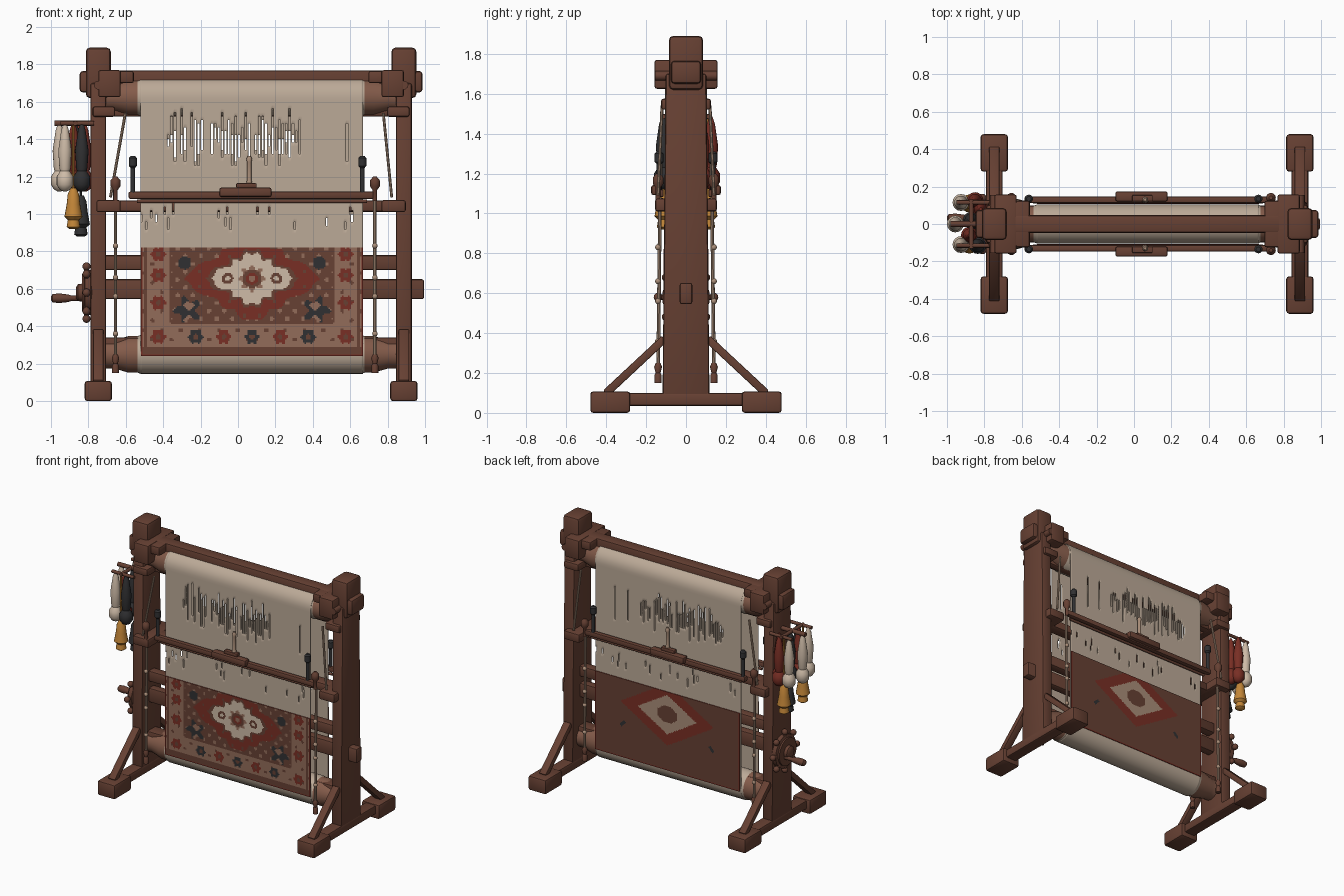
import bpy, bmesh, math, random
from mathutils import Vector

random.seed(7)
cube = bpy.data.objects.get("Cube")
if cube:
    bpy.data.objects.remove(cube, do_unlink=True)


def material(name, rgb):
    m = bpy.data.materials.new(name)
    m.use_nodes = True
    m.diffuse_color = (*rgb, 1)
    m.node_tree.nodes["Principled BSDF"].inputs["Base Color"].default_value = (*rgb, 1)
    return m


WOOD = material("brown wood", (0.135, 0.052, 0.033))
TAN = material("tan wool", (0.29, 0.15, 0.1))
RED = material("madder red", (0.19, 0.028, 0.018))
CREAM = material("cream wool", (0.62, 0.5, 0.39))
WARP = material("warp cotton", (0.5, 0.4, 0.31))
CHAR = material("charcoal wool", (0.03, 0.03, 0.032))
GOLD = material("golden wool", (0.55, 0.24, 0.04))
HUB = material("light brown wood", (0.23, 0.105, 0.068))
PALE = material("pale tan wool", (0.4, 0.27, 0.19))
CX = 0.07            # middle of the frame
RAD, LOW, HIGH = 0.105, 0.25, 1.625   # roller radius and axis heights


def finish(name, bm, mats):
    bmesh.ops.recalc_face_normals(bm, faces=bm.faces)
    me = bpy.data.meshes.new(name)
    bm.to_mesh(me)
    bm.free()
    for m in mats:
        me.materials.append(m)
    ob = bpy.data.objects.new(name, me)
    bpy.context.collection.objects.link(ob)
    return ob


def box(name, x, y, z, mat=WOOD, bevel=0.012, taper=1):
    bm = bmesh.new()
    bmesh.ops.create_cube(bm, size=1)
    for v in bm.verts:
        t = taper if v.co.z > 0 else 1
        v.co = [(a + b) / 2 + c * (b - a) * k
                for (a, b), c, k in zip((x, y, z), v.co, (1, t, 1))]
    bmesh.ops.bevel(bm, geom=bm.edges[:], offset=bevel, segments=2,
                    profile=0.5, affect='EDGES')
    return finish(name, bm, [mat])


def lathe(name, start, end, profile, mat=WOOD, sides=16):
    """Turned part: profile holds (fraction along the axis, radius)."""
    a, b = Vector(start), Vector(end)
    q = (b - a).to_track_quat('Z', 'Y')
    bm = bmesh.new()
    rings = []
    for t, r in profile:
        rings.append([bm.verts.new(a.lerp(b, t) + q @ Vector(
            (r * math.cos(k * math.tau / sides), r * math.sin(k * math.tau / sides), 0)))
            for k in range(sides)])
    for lo, hi in zip(rings, rings[1:]):
        for k in range(sides):
            bm.faces.new((lo[k], lo[k - 1], hi[k - 1], hi[k]))
    bm.faces.new(rings[0])
    bm.faces.new(rings[-1])
    return finish(name, bm, [mat])


def rod(name, a, b, r, mat=WOOD, sides=10):
    return lathe(name, a, b, [(0, r), (1, r)], mat, sides)


def ball(name, c, r, mat=WOOD):
    bm = bmesh.new()
    bmesh.ops.create_uvsphere(bm, u_segments=14, v_segments=8, radius=r)
    bmesh.ops.translate(bm, verts=bm.verts, vec=c)
    return finish(name, bm, [mat])


# Side frames: posts, caps, feet, braces and clamps
for side, px in (("right", -0.747), ("left", 0.887)):
    s = -1 if side == "right" else 1
    at = lambda a, b: tuple(sorted((px + s * a, px + s * b)))
    box(side + "_post", at(-0.042, 0.042), (-0.118, 0.118), (0.05, 1.7), taper=0.86)
    box(side + "_post_cap", at(-0.067, 0.067), (-0.086, 0.086), (1.62, 1.89), bevel=0.022)
    box(side + "_beam_tenon", at(0, 0.1), (-0.075, 0.075), (1.65, 1.765), bevel=0.018)
    box(side + "_foot_rail", at(-0.045, 0.045), (-0.47, 0.47), (0.035, 0.1))
    box(side + "_top_clamp", at(-0.12, 0.0), (-0.158, 0.158), (1.625, 1.77))
    box(side + "_top_cheek", at(-0.19, -0.06), (-0.125, 0.125), (1.7, 1.765))
    box(side + "_middle_clamp", at(-0.12, 0.01), (-0.155, 0.155), (1.01, 1.075))
    box(side + "_upper_clamp", at(-0.09, 0.03), (-0.125, 0.125), (1.52, 1.575))
    for e in (-1, 1):
        face = "front" if e < 0 else "back"
        tag = side + "_" + face
        box(tag + "_foot", at(-0.073, 0.073), sorted((e * 0.28, e * 0.48)), (0, 0.108), bevel=0.015)
        # Diagonal brace
        b = box(tag + "_brace", (-0.028, 0.028), (-0.02, 0.02), (-0.2, 0.2), bevel=0.006)
        b.location = (px, e * 0.255, 0.235)
        b.rotation_euler.x = e * math.radians(47)
        rod(tag + "_clamp_peg", (px, e * 0.08, 1.69), (px, e * 0.155, 1.69), 0.024)
        # Tension cords with knots and pegs
        rx = px - s * (0.092 if s < 0 else 0.155)
        y = e * 0.14
        rod(tag + "_cord", (rx, y, 0.2), (rx, e * 0.13, 1.08), 0.009, PALE, 8)
        for z in (0.36, 0.56, 0.66, 0.83):
            ball(tag + "_cord_knot", (rx, y, z), 0.015, PALE)
        lathe(tag + "_cord_peg", (rx, y, 0.15), (rx, y, 0.25),
              [(0, 0.018), (0.4, 0.018), (0.5, 0.012), (0.8, 0.02), (1, 0.012)])
        rod(tag + "_upper_cord", (px - s * (0.145 if s < 0 else 0.11), e * 0.12, 1.54),
            (px - s * 0.065, y, 1.09), 0.008, PALE, 8)
        lathe(tag + "_hook_knob", (rx, y, 1.07), (rx, y, 1.2),
              [(0, 0.012), (0.45, 0.012), (0.6, 0.026), (0.85, 0.026), (1, 0.01)])
        dx = px - s * (0.185 if s < 0 else 0.222)
        lathe(tag + "_dark_pin", (dx, e * 0.135, 1.1), (dx, e * 0.135, 1.31),
              [(0, 0.012), (0.7, 0.012), (0.75, 0.022), (0.95, 0.022), (1, 0.012)], CHAR)

# Crossbars between the posts
for name, x1, h, z in (("top_beam", 0.9, 0.047, (1.655, 1.768)),
                       ("upper_rail", 0.86, 0.03, (1.522, 1.572)),
                       ("middle_rail", 0.86, 0.045, (1.012, 1.073)),
                       ("breast_rail", 0.9, 0.035, (0.7, 0.78)),
                       ("through_rail", 0.995, 0.032, (0.545, 0.652)),
                       ("lower_beam", 0.9, 0.05, (0.21, 0.34))):
    box(name, (-0.78, x1), (-h, h), z)

# Rollers with turned collars
for name, z in (("upper_roller", HIGH), ("lower_roller", LOW)):
    lathe(name, (CX - 0.78, 0, z), (CX + 0.78, 0, z),
          [(0, 0.075), (0.03, 0.075), (0.08, 0.098), (0.92, 0.098), (0.97, 0.075), (1, 0.075)], HUB, 28)
    lathe(name + "_wrap", (CX - 0.63, 0, z), (CX + 0.63, 0, z),
          [(0, 0.09), (0.03, RAD - 0.002), (0.97, RAD - 0.002), (1, 0.09)], WARP, 28)

# Warp: one endless sheet round both rollers, opened by thin random slits
NX, ROWS, ARC, X0, W = 132, 68, 12, -0.522, 1.19
path = [(-RAD, LOW + (HIGH - LOW) * k / ROWS) for k in range(ROWS)]
path += [(-RAD * math.cos(math.pi * k / ARC), HIGH + RAD * math.sin(math.pi * k / ARC)) for k in range(ARC)]
path += [(-y, LOW + HIGH - z) for y, z in path]
bm = bmesh.new()
grid = [[bm.verts.new((X0 + W * i / NX, y, z)) for y, z in path] for i in range(NX + 1)]
clusters = [random.uniform(-0.38, 0.56) for _ in range(8)] + [0.05, 0.1]
for i in range(NX):
    x = X0 + W * i / NX
    near = min(abs(x - c) for c in clusters) < 0.06
    cut = {}
    for e in (-1, 1):
        slit = i % 2 == 0 and random.random() < (0.85 if near else 0.25) and -0.4 < x < 0.58
        mid, half = random.uniform(1.36, 1.44), random.uniform(0.03, 0.13)
        low = random.uniform(0.9, 1.0) if random.random() < 0.12 else 0
        cut[e] = (mid - half if slit else 9, mid + half, low)
    for j in range(len(path)):
        k = (j + 1) % len(path)
        y, z = path[j]
        a, b, low = cut[-1 if y < 0 else 1]
        if abs(y) > RAD - 0.001 and (a < z < b or 0 < z - low < 0.045):
            continue
        bm.faces.new((grid[i][j], grid[i + 1][j], grid[i + 1][k], grid[i][k]))
warp = finish("warp_sheet", bm, [WARP])
mod = warp.modifiers.new("thickness", 'SOLIDIFY')
mod.thickness = 0.006

# Rug: fine cells coloured by the woven motif
RUG = [WOOD, TAN, RED, CREAM, CHAR, PALE]


def motif(x, z, front):
    u, dz = abs(x - 0.075), z - 0.655
    r = math.hypot(u, dz)
    wave = 0.06 * math.cos(12 * math.atan2(dz, u))
    d = u / 0.39 + abs(dz) / 0.235 + (wave if front else 0)
    if not front:
        if u > 0.585 or z < 0.25:
            return 2
        if max(u / 0.08, abs(dz) / 0.06, (u / 0.08 + abs(dz) / 0.06) / 1.4) < 1:
            return 0
        if abs(math.hypot(u - 0.36, z - 0.49)) < 0.025 and math.sin(90 * (u + z)) > 0:
            return 4
        return 5 if d < 0.62 else 2 if d < 0.98 else 0
    if u > 0.583 or z < 0.252:
        return 2
    if z < 0.292:
        return 0
    if u > 0.43 or z < 0.42:
        # Border rosettes
        spots = [(0.5, h, 2) for h in (0.345, 0.525, 0.675, 0.785)]
        spots += [(0, 0.345, 4), (0.15, 0.345, 2), (0.3, 0.345, 4)]
        for a, h, colour in spots:
            q = math.hypot(u - a, z - h)
            if q < 0.036 + 0.006 * math.cos(6 * math.atan2(z - h, u - a)):
                return 0 if q < 0.014 else colour
        if abs(u - 0.57) < 0.006 or (u < 0.43 and z > 0.41) or (z > 0.42 and u < 0.442):
            return 0
        return 0 if math.sin(62 * u) * math.sin(62 * z) > 0.8 else 1
    if r < 0.062 + 0.012 * math.cos(8 * math.atan2(dz, u)):
        return 1 if r < 0.018 else 2 if r < 0.032 else 0 if r < 0.05 else 1
    if d < 0.62:
        return 0 if abs(math.hypot(u - 0.13, dz) - 0.022) < 0.008 else 3
    if d < 0.7:
        return 0
    if d < 1.0:
        return 0 if math.hypot((u % 0.08) - 0.04, (abs(dz) % 0.08) - 0.04) < 0.01 else 2
    if math.hypot(u - 0.345, z - 0.485) < 0.06 + 0.02 * math.cos(5 * math.atan2(z - 0.485, u - 0.345)):
        return 4 if math.sin(70 * u) + math.cos(80 * z) > -0.6 else 1
    if math.hypot(u - 0.36, z - 0.74) < 0.035:
        return 4
    return 1 if math.sin(75 * u) * math.sin(75 * z) > 0.65 else 0


for face, y in (("front", -0.113), ("back", 0.113)):
    bm = bmesh.new()
    bmesh.ops.create_grid(bm, x_segments=148, y_segments=72, size=0.5)
    for v in bm.verts:
        v.co = (0.075 + 1.186 * v.co.x, y, 0.532 + 0.58 * v.co.y)
    for f in bm.faces:
        c = f.calc_center_median()
        f.material_index = motif(c.x, c.z, y < 0)
    finish(face + "_rug", bm, RUG)
    box(face + "_rug_body", (-0.518, 0.668), (y - 0.003, y + 0.003) if y < 0 else (y - 0.006, y - 0.001),
        (0.242, 0.822), RED, 0.001).location.y = 0.004 if y < 0 else 0

# Heddle bars, shuttles and handles on both faces
for e, face in ((-1, "front"), (1, "back")):
    span = lambda a, b: tuple(sorted((e * a, e * b)))
    box(face + "_heddle_bar", (-0.585, 0.728), span(0.112, 0.148), (1.082, 1.12), bevel=0.008)
    rod(face + "_heddle_rod", (-0.54, e * 0.12, 1.068), (0.69, e * 0.12, 1.068), 0.01)
    box(face + "_shuttle", (-0.1, 0.18), span(0.12, 0.175), (1.092, 1.142))
    box(face + "_shuttle_block", (-0.01, 0.1), span(0.12, 0.155), (1.14, 1.165), bevel=0.006)
    lathe(face + "_shuttle_handle", (0.06, e * 0.13, 1.15), (0.06, e * 0.13, 1.31),
          [(0, 0.02), (0.2, 0.012), (0.8, 0.012), (0.9, 0.016), (1, 0.008)], PALE)

# Crank wheel with knobbed spokes and a handle
lathe("crank_wheel", (-0.78, 0, 0.58), (-0.835, 0, 0.58),
      [(0, 0.11), (0.15, 0.12), (0.7, 0.12), (0.8, 0.1), (1, 0.1)], WOOD, 28)
lathe("crank_hub", (-0.82, 0, 0.58), (-0.865, 0, 0.58), [(0, 0.05), (0.8, 0.045), (1, 0.03)])
for k in range(8):
    c, s = math.cos(k * math.pi / 4), math.sin(k * math.pi / 4)
    rod("wheel_spoke", (-0.81, 0, 0.58), (-0.81, 0.14 * c, 0.58 + 0.14 * s), 0.014)
    ball("wheel_knob", (-0.81, 0.14 * c, 0.58 + 0.14 * s), 0.022)
lathe("crank_handle", (-0.83, 0.03, 0.55), (-1.0, 0.03, 0.55),
      [(0, 0.014), (0.35, 0.014), (0.45, 0.02), (0.75, 0.026), (0.95, 0.022), (1, 0.01)])

# Yarn rack and hanging skeins
rod("yarn_peg", (-0.75, 0, 1.485), (-0.98, 0, 1.485), 0.016)
rod("yarn_crossbar", (-0.87, -0.13, 1.485), (-0.87, 0.13, 1.485), 0.013)
for e in (-1, 1):
    rod("yarn_arm", (-0.77, e * 0.115, 1.485), (-0.95, e * 0.115, 1.485), 0.012)
SKEIN = [(0, 0.008), (0.1, 0.02), (0.4, 0.036), (0.65, 0.03), (0.7, 0.026),
         (0.78, 0.045), (0.9, 0.045), (0.97, 0.028), (1, 0.008)]
for x, y, mat in ((-0.925, -0.11, CREAM), (-0.835, -0.115, CHAR), (-0.88, -0.06, RED),
                  (-0.955, 0, CREAM), (-0.87, 0.02, CHAR), (-0.925, 0.115, CREAM),
                  (-0.85, 0.125, RED), (-0.82, 0.08, RED)):
    lathe("yarn_skein", (x, y, 1.485), (x, y, 1.12), SKEIN, mat)
TUFT = [(0, 0.015), (0.15, 0.03), (0.4, 0.036), (0.7, 0.048), (0.78, 0.03), (0.95, 0.036), (1, 0.02)]
for x, y, z, mat in ((-0.88, -0.11, 0.92, GOLD), (-0.88, 0.11, 0.92, GOLD), (-0.84, 0, 0.88, CHAR)):
    rod("tuft_cord", (x, y, 1.485), (x, y, z + 0.2), 0.007, mat, 8)
    lathe("yarn_tuft", (x, y, z + 0.22), (x, y, z), TUFT, mat)

# Smooth shading that keeps hard edges
bpy.ops.object.select_all(action='DESELECT')
for ob in bpy.context.scene.objects:
    if ob.type == 'MESH':
        ob.select_set(True)
        bpy.context.view_layer.objects.active = ob
bpy.ops.object.shade_smooth_by_angle(angle=math.radians(40))
